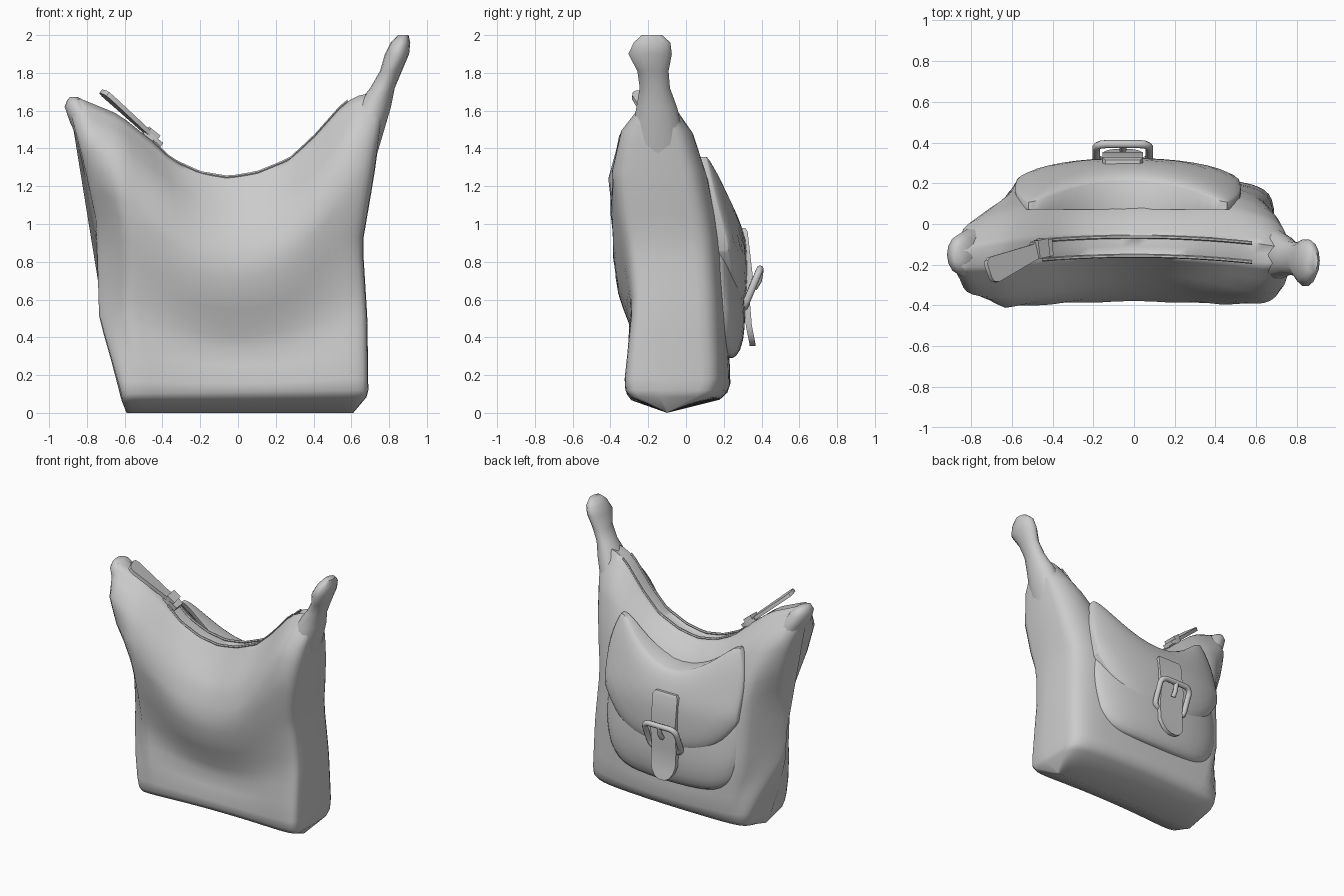
import bpy, bmesh, math
from mathutils import Vector

if "Cube" in bpy.data.objects:
    bpy.data.objects.remove(bpy.data.objects["Cube"])

grey = bpy.data.materials.new("soft grey")
grey.diffuse_color = (0.6, 0.6, 0.6, 1)
grey.use_nodes = True
grey.node_tree.nodes["Principled BSDF"].inputs["Base Color"].default_value = grey.diffuse_color


def finish(name, bm, angle=40):
    bmesh.ops.remove_doubles(bm, verts=bm.verts, dist=0.0005)
    bmesh.ops.recalc_face_normals(bm, faces=bm.faces)
    me = bpy.data.meshes.new(name)
    bm.to_mesh(me)
    bm.free()
    ob = bpy.data.objects.new(name, me)
    bpy.context.collection.objects.link(ob)
    me.materials.append(grey)
    bpy.ops.object.select_all(action='DESELECT')
    bpy.context.view_layer.objects.active = ob
    ob.select_set(True)
    bpy.ops.object.shade_smooth_by_angle(angle=math.radians(angle))
    return ob


def lerp(table, t):
    """Piecewise-linear lookup; rows are (t, values...)."""
    t = min(max(t, table[0][0]), table[-1][0])
    for a, b in zip(table, table[1:]):
        if t <= b[0]:
            k = (t - a[0]) / (b[0] - a[0])
            return [p + (q - p) * k for p, q in zip(a[1:], b[1:])]


def add_grid(bm, grid):
    rows = [[bm.verts.new(p) for p in r] for r in grid]
    for a, b in zip(rows, rows[1:]):
        for i in range(len(a) - 1):
            bm.faces.new((a[i], a[i + 1], b[i + 1], b[i]))


def loft(name, rings, angle=40):
    """Skin closed rings and cap both ends."""
    bm = bmesh.new()
    rows = [[bm.verts.new(p) for p in r] for r in rings]
    n = len(rows[0])
    for a, b in zip(rows, rows[1:]):
        for i in range(n):
            j = (i + 1) % n
            bm.faces.new((a[i], a[j], b[j], b[i]))
    bm.faces.new(rows[0])
    bm.faces.new(rows[-1])
    return finish(name, bm, angle)


# ---- bag body: outline patch with a front and a back depth profile
LEFT = [(0, -.62, .1), (.25, -.735, .5), (.58, -.75, 1.0), (.8, -.82, 1.32), (1, -.9, 1.62)]
RIGHT = [(0, .69, .12), (.25, .685, .5), (.5, .66, .9), (.73, .72, 1.25), (1, .78, 1.68)]
TOP = [(-.9, 1.62), (-.85, 1.67), (-.63, 1.58), (-.43, 1.42), (-.35, 1.34), (-.2, 1.27), (-.05, 1.245),
       (.1, 1.27), (.27, 1.34), (.4, 1.46), (.56, 1.64), (.66, 1.69), (.78, 1.68)]
FRONT = [(0, -.297), (.04, -.302), (.3, -.265), (.45, -.3), (.6, -.355), (.75, -.383), (.88, -.33), (1, -.16)]
BACK = [(0, .22), (.04, .235), (.3, .225), (.55, .2), (.75, .145), (.88, .08), (1, -.06)]
TAPER = [(0, 0), (.1, .2), (.28, 1), (.5, 1), (.7, .45), (.88, 0), (1, 0)]
MID = -.1


def outline(u, v):
    lx, lz = lerp(LEFT, v)
    rx, rz = lerp(RIGHT, v)
    tx = -.9 + 1.68 * u
    tz = lerp(TOP, tx)[0]
    bx, bz = -.62 + 1.31 * u, .1 + .02 * u
    cx = (1 - v) * bx + v * tx
    cz = (1 - v) * bz + v * (1.62 + .06 * u)
    return ((1 - v) * bx + v * tx + (1 - u) * lx + u * rx - cx,
            (1 - v) * bz + v * tz + (1 - u) * lz + u * rz - cz)


def body_point(u, v, front):
    x, z = outline(u, v)
    s = abs(2 * u - 1)
    power = 8 - 3 * v if u > .5 else 9 - 4 * v
    round_off = max(0, 1 - s ** power) ** (1 / power)
    if u < .5:   # the left side narrows to a soft wedge at mid height
        k = lerp(TAPER, v)[0]
        round_off = (1 - k) * round_off + k * min(1, (1 - s) / .22) ** .85
    if front:   # the round belly reaches lower in the middle
        w = v + .17 * math.sin(math.pi * v) * max(0, 1 - (x / .62) ** 2)
        depth, bend = lerp(FRONT, w)[0], .09
    else:
        depth, bend = lerp(BACK, v)[0], .09 if x > 0 else .09 - .05 * (1 - v ** 8)
    return x, MID + (depth - MID) * round_off - bend * x * x, z


us = [.5 - .5 * math.cos(math.pi * i / 32) for i in range(33)]
vs = [0, .04, .12, .2, .26, .32, .38, .45, .52, .6, .67, .75, .82, .88, .94, .975, 1]
front = [[body_point(u, v, True) for u in us] for v in vs]
back = [[body_point(u, v, False) for u in us] for v in reversed(vs)]
keel = [(-.59 + 1.2 * u, MID, .0) for u in us]
slot = []
for u in us:
    x, z = outline(u, 1)
    slot.append((x, -.11 - .09 * x * x, z - .03 * (1 - (2 * u - 1) ** 6)))


def bottom_row(edge):
    """Row just under the bottom edge, leading towards the keel."""
    return [Vector(k).lerp(Vector(e), .88) - Vector((0, 0, .022)) for k, e in zip(keel, edge)]


bm = bmesh.new()
add_grid(bm, [keel, bottom_row(front[0])] + front + [slot] + back + [bottom_row(back[-1]), keel])
bmesh.ops.remove_doubles(bm, verts=bm.verts, dist=0.0005)
bmesh.ops.holes_fill(bm, edges=[e for e in bm.edges if e.is_boundary], sides=0)
finish("bag_body", bm, 75)


# ---- strap stubs at the two upper corners: x, y, z, radius x, radius y
def stub(name, path):
    loft(name, [[(x + rx * math.cos(a), y + ry * math.sin(a), z)
                 for a in (math.tau * i / 14 for i in range(14))] for x, y, z, rx, ry in path], 60)


stub("right_strap_stub", [(.6, -.14, 1.2, .085, .18), (.662, -.15, 1.45, .098, .145), (.715, -.155, 1.62, .095, .11),
                          (.765, -.165, 1.72, .065, .082), (.81, -.175, 1.81, .058, .085),
                          (.842, -.19, 1.9, .064, .118), (.86, -.18, 1.96, .052, .1), (.875, -.18, 2.0, .028, .055)])
stub("left_strap_stub", [(-.68, -.14, 1.25, .1, .2), (-.75, -.15, 1.43, .09, .15), (-.805, -.15, 1.54, .085, .125),
                         (-.848, -.15, 1.62, .07, .1), (-.86, -.15, 1.655, .045, .075), (-.87, -.15, 1.672, .02, .04)])

# ---- rim piping along the opening
for name, off in (("front_rim", -.157), ("back_rim", -.063)):
    rings = []
    for i in range(25):
        x = -.45 + 1.03 * i / 24
        z = lerp(TOP, x)[0] + .002
        rings.append([(x, off - .09 * x * x + .009 * math.cos(a), z + .009 * math.sin(a))
                      for a in (math.tau * k / 6 for k in range(6))])
    loft(name, rings)


# ---- padded pocket pieces on the back: a puffed patch with a rim going into the bag
def pad(name, low, high, widen, base, edge, puff, rim_y):
    n, m = 20, 12
    grid = []
    for j in range(m + 1):
        t = .5 - .5 * math.cos(math.pi * j / m)
        row = []
        for i in range(n + 1):
            u = -math.cos(math.pi * i / n)
            x = -.03 + .53 * u * widen(t)
            z = low(u) + (high(u) - low(u)) * t
            lift = ((1 - u ** 4) * (1 - (2 * t - 1) ** 4)) ** .6
            row.append(Vector((x, base(z) + edge + puff * lift - .17 * (x + .03) ** 2, z)))
        grid.append(row)
    bm = bmesh.new()
    add_grid(bm, grid)
    loop = (grid[0] + [r[-1] for r in grid[1:]] + grid[-1][-2::-1] + [r[0] for r in grid[-2::-1]])
    add_grid(bm, [loop, [Vector((p.x, min(p.y - .02, rim_y), p.z)) for p in loop]])
    finish(name, bm, 50)


pad("pocket_pouch", lambda u: .29 + .03 * u * u + .13 * abs(u) ** 7, lambda u: .95,
    lambda t: .96 + .07 * math.sin(math.pi * t),
    lambda z: .19 - .09 * max(0, z - .55), .055, .068, .1)
pad("pocket_flap", lambda u: .56 + .1 * u * u + .2 * abs(u) ** 4,
    lambda u: 1.115 + .31 * u * u - .07 * abs(u) ** 10,
    lambda t: 1.02 + .03 * math.sin(math.pi * t) - .1 * t ** 4,
    lambda z: .255 - .27 * max(0, z - .9) + .03 * (.9 - min(z, .9)), .015, .05, .07)

# ---- buckle strap with a rounded lower end: y, z, half width
CX = -.055
strap = [(.30, .98, .085), (.312, .96, .1), (.325, .85, .1), (.34, .72, .1), (.325, .58, .1), (.335, .46, .1),
         (.345, .41, .085), (.352, .375, .06), (.355, .355, .025)]
loft("buckle_strap", [[(CX - w, y - .018, z), (CX + w, y - .018, z), (CX + w, y + .014, z), (CX - w, y + .014, z)]
                      for y, z, w in strap])


# ---- metal parts drawn as tubes
def tube(name, pts, radius, closed):
    cu = bpy.data.curves.new(name, 'CURVE')
    cu.dimensions = '3D'
    cu.bevel_depth = radius
    cu.bevel_resolution = 2
    cu.use_fill_caps = True
    sp = cu.splines.new('POLY')
    sp.points.add(len(pts) - 1)
    for p, q in zip(sp.points, pts):
        p.co = (*q, 1)
    sp.use_cyclic_u = closed
    sp.use_smooth = True
    ob = bpy.data.objects.new(name, cu)
    bpy.context.collection.objects.link(ob)
    cu.materials.append(grey)


frame = []
for sx, sz, a0 in ((1, 1, 0), (-1, 1, 90), (-1, -1, 180), (1, -1, 270)):
    for k in range(4):
        a = math.radians(a0 + 30 * k)
        x, t = sx * .085 + .045 * math.cos(a), sz * .065 + .045 * math.sin(a)
        frame.append((CX + x, .35 + .38 * t, .66 + .92 * t))
tube("buckle_frame", frame, .02, True)
tube("buckle_prong", [(CX, .36, .66), (CX, .385, .70), (CX, .395, .76)], .017, False)


# ---- zip pull: tapered plate, with slider blocks under its lower end
def plate(name, start, end, across, widths, thick):
    s, e = Vector(start), Vector(end)
    d = (e - s).normalized()
    w = Vector(across)
    w = (w - d * w.dot(d)).normalized()
    n = d.cross(w) * thick / 2
    rings = []
    for t, h in widths:
        c = s.lerp(e, t)
        rings.append([c - w * h - n, c + w * h - n, c + w * h + n, c - w * h + n])
    loft(name, rings, 30)


plate("zip_pull", (-.45, -.12, 1.46), (-.715, -.235, 1.70), (-.35, 1, .1),
      [(0, .035), (.2, .04), (.9, .065), (.97, .055), (1.0, .035)], .025)
plate("zip_slider", (-.41, -.115, 1.415), (-.5, -.125, 1.485), (0, 1, 0), [(0, .04), (.5, .05), (1, .035)], .04)
plate("zip_loop", (-.425, -.115, 1.46), (-.475, -.125, 1.5), (0, 1, 0), [(0, .045), (1, .045)], .03)
